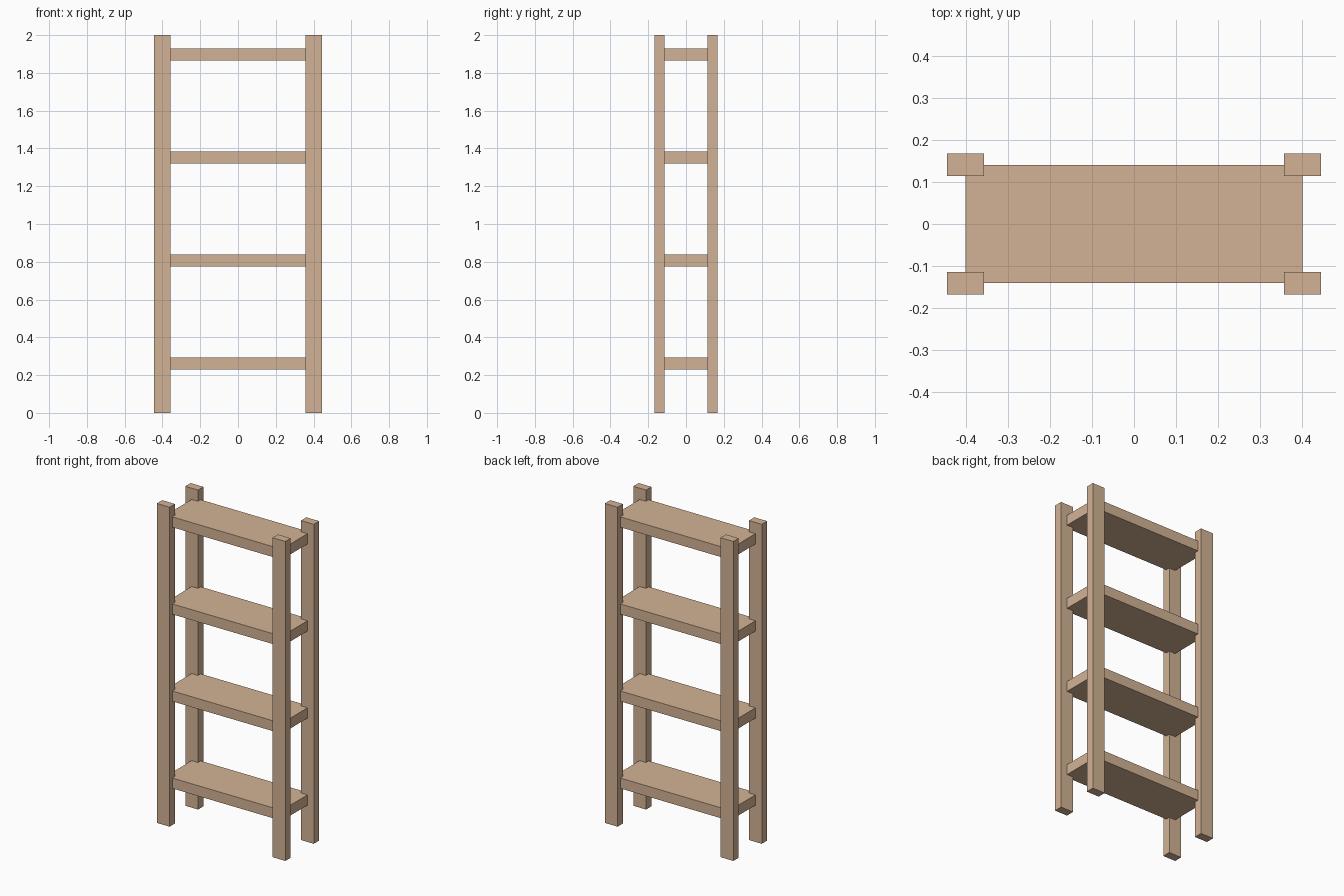
import bpy

if "Cube" in bpy.data.objects:
    bpy.data.objects.remove(bpy.data.objects["Cube"])

wood = bpy.data.materials.new("wood")
wood.diffuse_color = (0.65, 0.45, 0.30, 1)
wood.use_nodes = True
wood.node_tree.nodes["Principled BSDF"].inputs["Base Color"].default_value = wood.diffuse_color

HALF_W, HALF_D, HEIGHT = 0.401, 0.1405, 2.0


def box(name, center, size):
    bpy.ops.mesh.primitive_cube_add(size=1, location=center)
    ob = bpy.context.object
    ob.name = name
    ob.scale = size
    bpy.ops.object.transform_apply(location=False, rotation=False, scale=True)
    ob.data.materials.append(wood)
    return ob


# Corner posts, centred on the shelf corners
for sx, side in ((-1, "left"), (1, "right")):
    for sy, end in ((-1, "front"), (1, "back")):
        box(f"{end}_{side}_post",
            (sx * HALF_W, sy * HALF_D, HEIGHT / 2), (0.088, 0.053, HEIGHT))

# Evenly spaced shelves
for i in range(4):
    box(f"shelf_{i + 1}", (0, 0, 0.262 + i * 0.545),
        (2 * HALF_W, 2 * HALF_D, 0.065))
